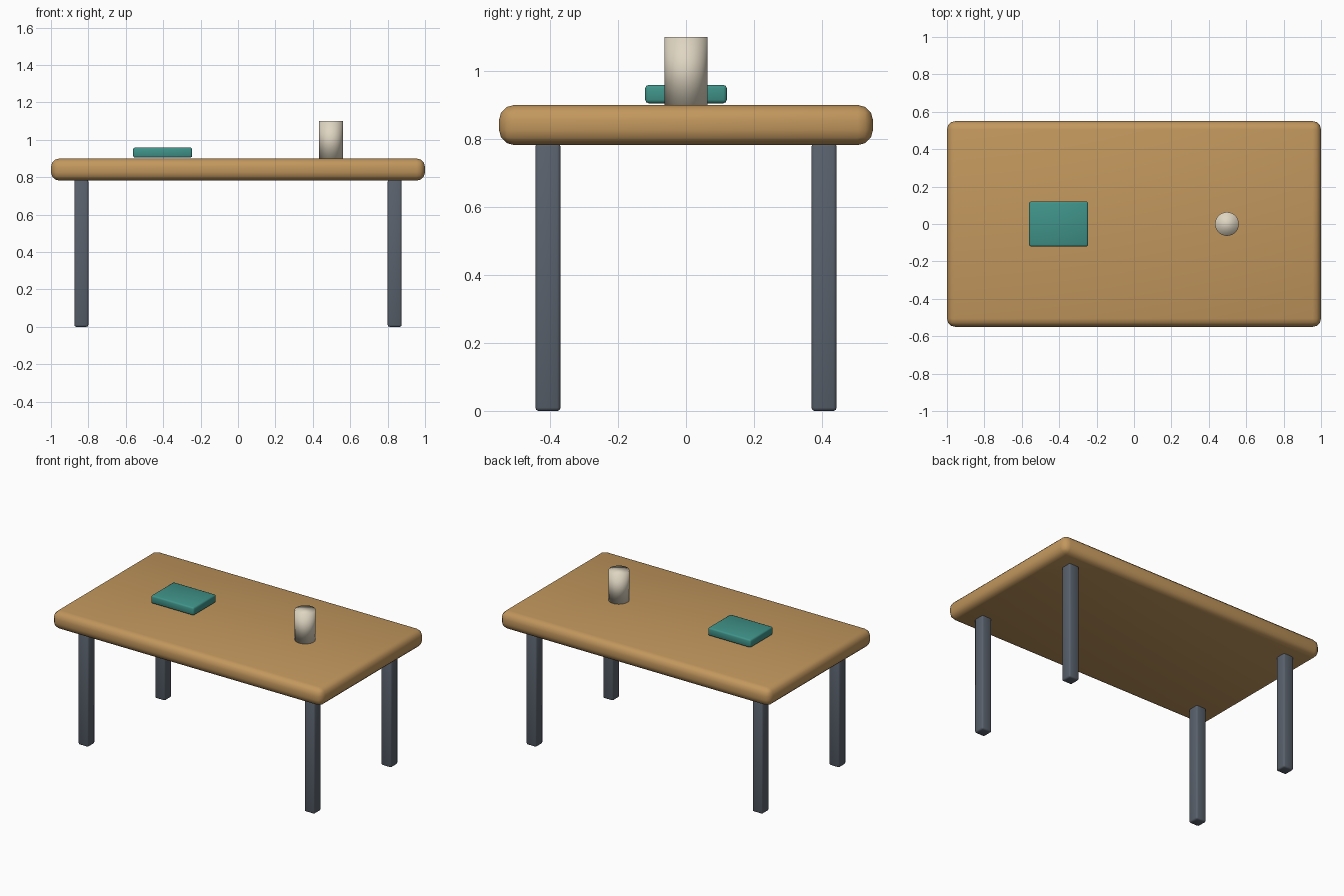
import bpy

cube = bpy.data.objects.get("Cube")
if cube:
    bpy.data.objects.remove(cube, do_unlink=True)


def material(name, rgb):
    mat = bpy.data.materials.new(name)
    mat.use_nodes = True
    color = (*rgb, 1.0)
    mat.diffuse_color = color
    mat.node_tree.nodes["Principled BSDF"].inputs["Base Color"].default_value = color
    return mat


wood = material("warm_wood", (0.54, 0.31, 0.11))
steel = material("dark_steel", (0.10, 0.12, 0.15))
teal = material("teal_cover", (0.05, 0.29, 0.25))
cream = material("cream_ceramic", (0.74, 0.67, 0.54))


def finish(obj, name, mat):
    obj.name = name
    obj.data.name = name
    obj.data.materials.append(mat)
    bpy.ops.object.shade_smooth()
    return obj


def rounded_box(name, center, size, radius, segments, mat):
    """Box with rounded edges, given by its centre and full size."""
    bpy.ops.mesh.primitive_cube_add(size=1, location=center)
    obj = bpy.context.object
    obj.scale = size
    bpy.ops.object.transform_apply(location=False, rotation=False, scale=True)
    bevel = obj.modifiers.new("rounded_edges", "BEVEL")
    bevel.width = radius
    bevel.segments = segments
    return finish(obj, name, mat)


# Table top
rounded_box("table_top", (0, 0, 0.841), (2.0, 1.1, 0.118), 0.045, 3, wood)

# Four legs
for side, sx in (("left", 1), ("right", -1)):
    for end, sy in (("front", -1), ("back", 1)):
        rounded_box(f"{end}_{side}_leg", (sx * 0.8375, sy * 0.406, 0.394),
                    (0.074, 0.074, 0.788), 0.01, 2, steel)

# Book lying on the top
rounded_box("book", (-0.403, 0, 0.932), (0.316, 0.24, 0.054), 0.01, 2, teal)

# Closed cylindrical cup
bpy.ops.mesh.primitive_cylinder_add(vertices=32, radius=0.0635, depth=0.2,
                                    location=(0.497, 0, 1.0))
finish(bpy.context.object, "cup", cream)
